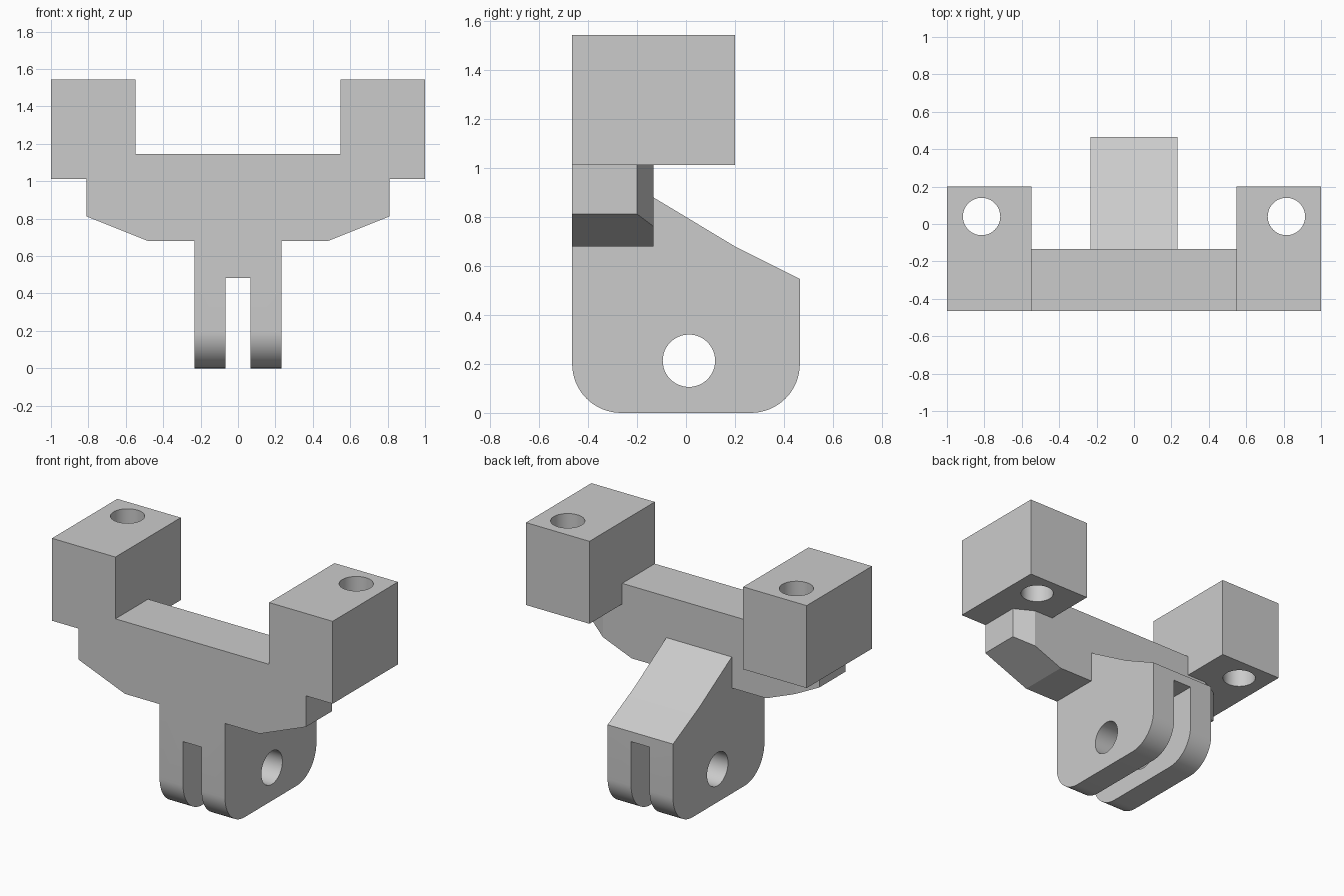
import bpy
import bmesh
from math import sin, cos, pi, radians
from mathutils import Vector

cube = bpy.data.objects.get("Cube")
if cube:
    bpy.data.objects.remove(cube, do_unlink=True)

grey = bpy.data.materials.new("light grey")
grey.use_nodes = True
COLOUR = (0.6, 0.6, 0.6, 1.0)
grey.diffuse_color = COLOUR
grey.node_tree.nodes["Principled BSDF"].inputs["Base Color"].default_value = COLOUR

FRONT, BACK = -0.465, 0.465
PLATE_BACK = -0.133


def prism(name, profile, axis, low, high):
    """Extrude a 2D profile along an axis; the profile uses the other two axes in order."""
    bm = bmesh.new()

    def place(p):
        co = list(p)
        co.insert(axis, low)
        return bm.verts.new(co)

    face = bm.faces.new([place(p) for p in profile])
    offset = Vector((0, 0, 0))
    offset[axis] = high - low
    new = bmesh.ops.extrude_face_region(bm, geom=[face])["geom"]
    bmesh.ops.translate(bm, vec=offset, verts=[v for v in new if isinstance(v, bmesh.types.BMVert)])
    bmesh.ops.recalc_face_normals(bm, faces=bm.faces)
    mesh = bpy.data.meshes.new(name)
    bm.to_mesh(mesh)
    bm.free()
    mesh.materials.append(grey)
    obj = bpy.data.objects.new(name, mesh)
    bpy.context.collection.objects.link(obj)
    return obj


def arc(cx, cy, r, start, end, steps):
    angles = [radians(start + (end - start) * i / steps) for i in range(steps + 1)]
    return [(cx + r * cos(a), cy + r * sin(a)) for a in angles]


def circle(cx, cy, r):
    return arc(cx, cy, r, 0, 360, 48)[:-1]


def rect(a0, a1, b0, b1):
    return [(a0, b0), (a1, b0), (a1, b1), (a0, b1)]


def combine(target, tool, operation):
    """Apply a boolean and discard the tool."""
    mod = target.modifiers.new("join", 'BOOLEAN')
    mod.object, mod.operation, mod.solver = tool, operation, 'EXACT'
    bpy.context.view_layer.objects.active = target
    bpy.ops.object.modifier_apply(modifier=mod.name)
    bpy.data.objects.remove(tool, do_unlink=True)


# Cross plate with sloped lower ends
half = [(0.48, 0.68), (0.81, 0.812), (0.81, 1.145)]
bracket = prism("bracket", half + [(-x, z) for x, z in reversed(half)], 1, FRONT, PLATE_BACK)

# Chamfered rear ends of the plate
for s in (-1, 1):
    wedge = [(s * 0.94, -0.27), (s * 0.94, -0.06), (s * 0.55, -0.06)]
    combine(bracket, prism("chamfer_cutter", wedge, 2, 0.5, 1.3), 'DIFFERENCE')

# Hinge lug with rounded lower corners and a sloped back
lug_profile = (arc(FRONT + 0.2, 0.2, 0.2, 180, 270, 16)
               + arc(BACK - 0.2, 0.2, 0.2, 270, 360, 16)
               + [(BACK, 0.547), (0.2, 0.68), (PLATE_BACK, 0.88),
                  (PLATE_BACK, 1.0), (FRONT, 1.0)])
lug = prism("hinge_lug", lug_profile, 0, -0.233, 0.233)
combine(lug, prism("slot_cutter", rect(-0.066, 0.066, -0.1, 0.483), 1, -0.6, 0.6), 'DIFFERENCE')
combine(lug, prism("pin_cutter", circle(0.012, 0.213, 0.107), 0, -0.4, 0.4), 'DIFFERENCE')
combine(bracket, lug, 'UNION')

# Mounting blocks with vertical bolt holes
for s in (-1, 1):
    block = prism("mounting_block", rect(s * 0.548, s * 1.0, FRONT, 0.2), 2, 1.012, 1.543)
    combine(bracket, block, 'UNION')
    hole = prism("bolt_cutter", circle(s * 0.815, 0.04, 0.1), 2, 0.9, 1.7)
    combine(bracket, hole, 'DIFFERENCE')

# Smooth the rounded surfaces and keep edges crisp
bpy.ops.object.select_all(action='DESELECT')
bracket.select_set(True)
bpy.context.view_layer.objects.active = bracket
bpy.ops.object.shade_smooth_by_angle(angle=radians(20))
